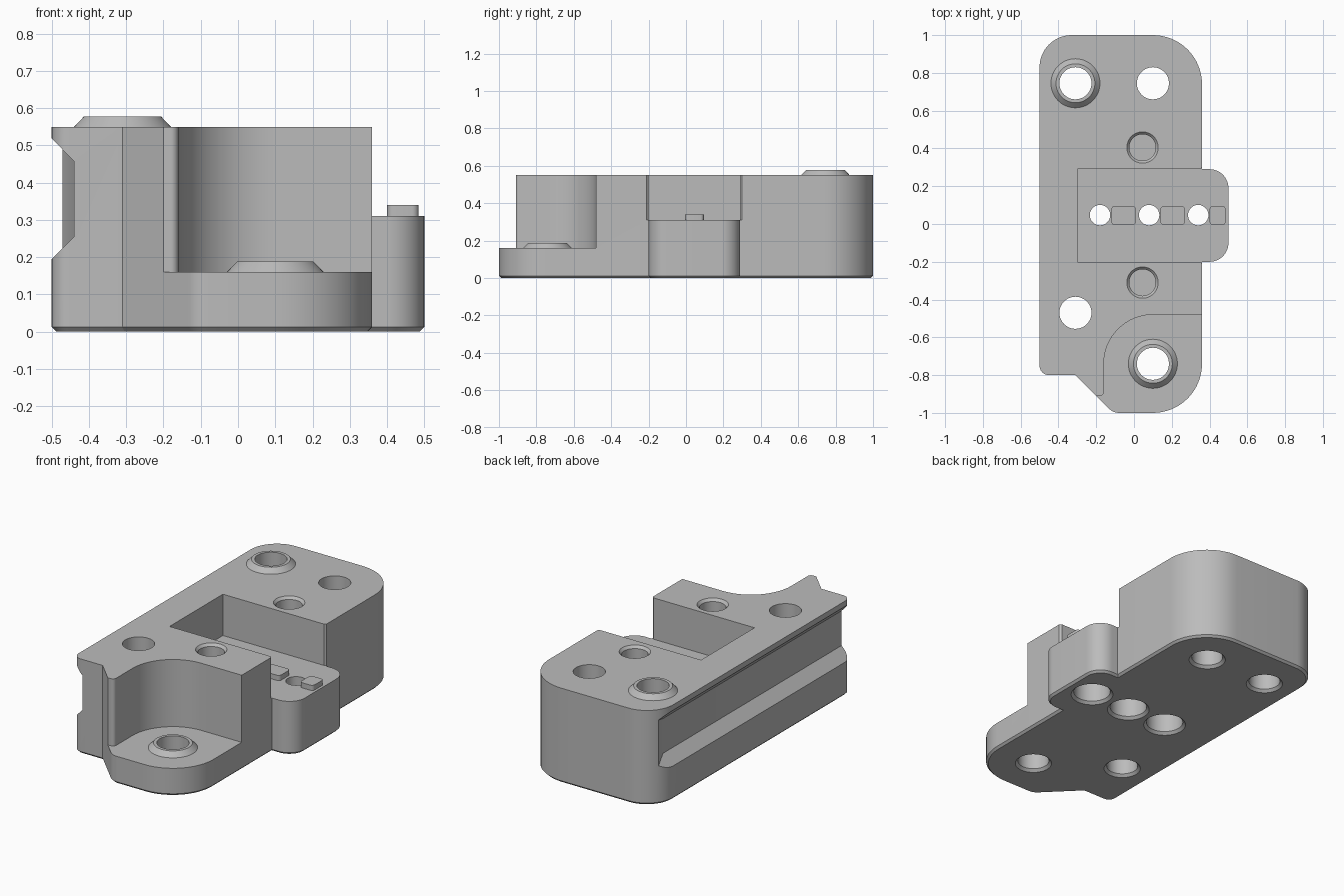
import bpy, bmesh, math
from mathutils import Vector

if "Cube" in bpy.data.objects:
    bpy.data.objects.remove(bpy.data.objects["Cube"])

grey = bpy.data.materials.new("plain_grey")
grey.use_nodes = True
grey.diffuse_color = (0.5, 0.5, 0.5, 1)
grey.node_tree.nodes["Principled BSDF"].inputs["Base Color"].default_value = (0.5, 0.5, 0.5, 1)


def finish(name, bm):
    bmesh.ops.recalc_face_normals(bm, faces=bm.faces)
    mesh = bpy.data.meshes.new(name)
    bm.to_mesh(mesh)
    bm.free()
    mesh.materials.append(grey)
    ob = bpy.data.objects.new(name, mesh)
    bpy.context.collection.objects.link(ob)
    return ob


def rounded(points, steps=16):
    """Corners given as (x, y, radius) become an outline with tangent arcs."""
    out = []
    for i, (x, y, r) in enumerate(points):
        p = Vector((x, y))
        if r == 0:
            out.append(p)
            continue
        a = (Vector(points[i - 1][:2]) - p).normalized()
        b = (Vector(points[(i + 1) % len(points)][:2]) - p).normalized()
        half = a.angle(b) / 2
        centre = p + (a + b).normalized() * r / math.sin(half)
        start = p + a * r / math.tan(half) - centre
        end = p + b * r / math.tan(half) - centre
        turn = math.atan2(start.x * end.y - start.y * end.x, start.dot(end))
        for k in range(steps + 1):
            t = turn * k / steps
            c, s = math.cos(t), math.sin(t)
            out.append(centre + Vector((start.x * c - start.y * s, start.x * s + start.y * c)))
    return out


def prism(name, outline, z0, z1, chamfer=0):
    bm = bmesh.new()
    base = bm.faces.new([bm.verts.new((p.x, p.y, z0)) for p in outline])
    grown = bmesh.ops.extrude_face_region(bm, geom=[base], use_keep_orig=True)["geom"]
    top = [g for g in grown if isinstance(g, bmesh.types.BMVert)]
    bmesh.ops.translate(bm, verts=top, vec=(0, 0, z1 - z0))
    bmesh.ops.recalc_face_normals(bm, faces=bm.faces)
    if chamfer:
        bmesh.ops.bevel(bm, geom=list(base.edges), offset=chamfer, segments=1, affect='EDGES')
    return finish(name, bm)


def lathe(name, profile, x, y, closed=False, steps=48):
    """Turn (radius, z) points about a vertical axis; cap the ends unless closed."""
    bm = bmesh.new()
    rings = []
    for r, z in profile:
        rings.append([bm.verts.new((x + r * math.cos(math.tau * k / steps),
                                    y + r * math.sin(math.tau * k / steps), z))
                      for k in range(steps)])
    pairs = list(zip(rings, rings[1:]))
    if closed:
        pairs.append((rings[-1], rings[0]))
    else:
        bm.faces.new(rings[0])
        bm.faces.new(rings[-1])
    for low, high in pairs:
        for k in range(steps):
            n = (k + 1) % steps
            bm.faces.new((low[k], low[n], high[n], high[k]))
    return finish(name, bm)


# Block with side tab and chamfered underside
body = prism("main_block", rounded([
    (-0.5, 1, 0.17), (-0.5, -0.8, 0.05), (-0.31, -0.8, 0), (-0.11, -1, 0.08),
    (0.36, -1, 0.26), (0.36, -0.2, 0), (0.5, -0.2, 0.1), (0.5, 0.29, 0.1),
    (0.36, 0.29, 0), (0.36, 1, 0.26)]), 0, 0.55, 0.012)

cutters = []

# Cross pocket, slightly flared at its mouth
cutters.append(prism("pocket_cutter", rounded([
    (-0.3, -0.2, 0), (0.35, -0.2, 0), (0.37, -0.22, 0), (0.6, -0.22, 0),
    (0.6, 0.31, 0), (0.37, 0.31, 0), (0.35, 0.29, 0), (-0.3, 0.29, 0)]), 0.31, 0.7))

# Lowered front ledge with a concave wall
cutters.append(prism("ledge_cutter", rounded([
    (0.6, -0.48, 0), (-0.16, -0.48, 0.26), (-0.16, -0.91, 0.02),
    (-0.3, -0.91, 0), (-0.3, -1.1, 0), (0.6, -1.1, 0)]), 0.16, 0.7))

# Side groove with sloping edges and a slanted back end
bm = bmesh.new()
section = [(-0.54, 0.56), (-0.44, 0.457), (-0.44, 0.255), (-0.54, 0.155)]
front = [bm.verts.new((x, -1.1, z)) for x, z in section]
back = [bm.verts.new((x, 0.84 - (x + 0.44) * 2.7, z)) for x, z in section]
bm.faces.new(front)
bm.faces.new(back)
for i in range(4):
    j = (i + 1) % 4
    bm.faces.new((front[i], front[j], back[j], back[i]))
cutters.append(finish("groove_cutter", bm))

# Four through holes
for x, y in ((-0.31, 0.745), (0.1, 0.745), (-0.31, -0.47), (0.1, -0.74)):
    cutters.append(lathe("bolt_hole_cutter", [
        (0.1, -0.1), (0.1, 0), (0.085, 0.015), (0.085, 0.7)], x, y))

# Two blind holes with chamfered rims
for y in (0.405, -0.31):
    cutters.append(lathe("blind_hole_cutter", [
        (0.07, 0.2), (0.07, 0.535), (0.083, 0.55), (0.083, 0.7)], 0.045, y))

# Three counterbored holes in the pocket floor
for x in (-0.18, 0.08, 0.34):
    cutters.append(lathe("pocket_hole_cutter", [
        (0.115, -0.1), (0.115, 0), (0.1, 0.015), (0.1, 0.24),
        (0.054, 0.24), (0.054, 0.7)], x, 0.047))

for cutter in cutters:
    cutter.hide_render = True
    mod = body.modifiers.new("cut", 'BOOLEAN')
    mod.operation = 'DIFFERENCE'
    mod.solver = 'EXACT'
    mod.object = cutter
    bpy.context.view_layer.objects.active = body
    bpy.ops.object.modifier_apply(modifier=mod.name)
    bpy.data.objects.remove(cutter)

parts = [body]

# Tapered collars around two of the holes
for name, x, y, z in (("back_collar", -0.31, 0.745, 0.55), ("front_collar", 0.1, -0.74, 0.16)):
    parts.append(lathe(name, [
        (0.085, z - 0.005), (0.085, z + 0.028), (0.103, z + 0.028),
        (0.13, z), (0.13, z - 0.005)], x, y, closed=True))

# Raised keys between the pocket holes
for i, (x0, x1) in enumerate(((-0.12, 0.01), (0.14, 0.27), (0.4, 0.485))):
    parts.append(prism(f"raised_key_{i + 1}", rounded([
        (x0, -0.005, 0.018), (x1, -0.005, 0.018),
        (x1, 0.095, 0.018), (x0, 0.095, 0.018)], 5), 0.3, 0.34))

bpy.ops.object.select_all(action='DESELECT')
for ob in parts:
    ob.select_set(True)
bpy.context.view_layer.objects.active = body
bpy.ops.object.shade_smooth_by_angle(angle=math.radians(30))
